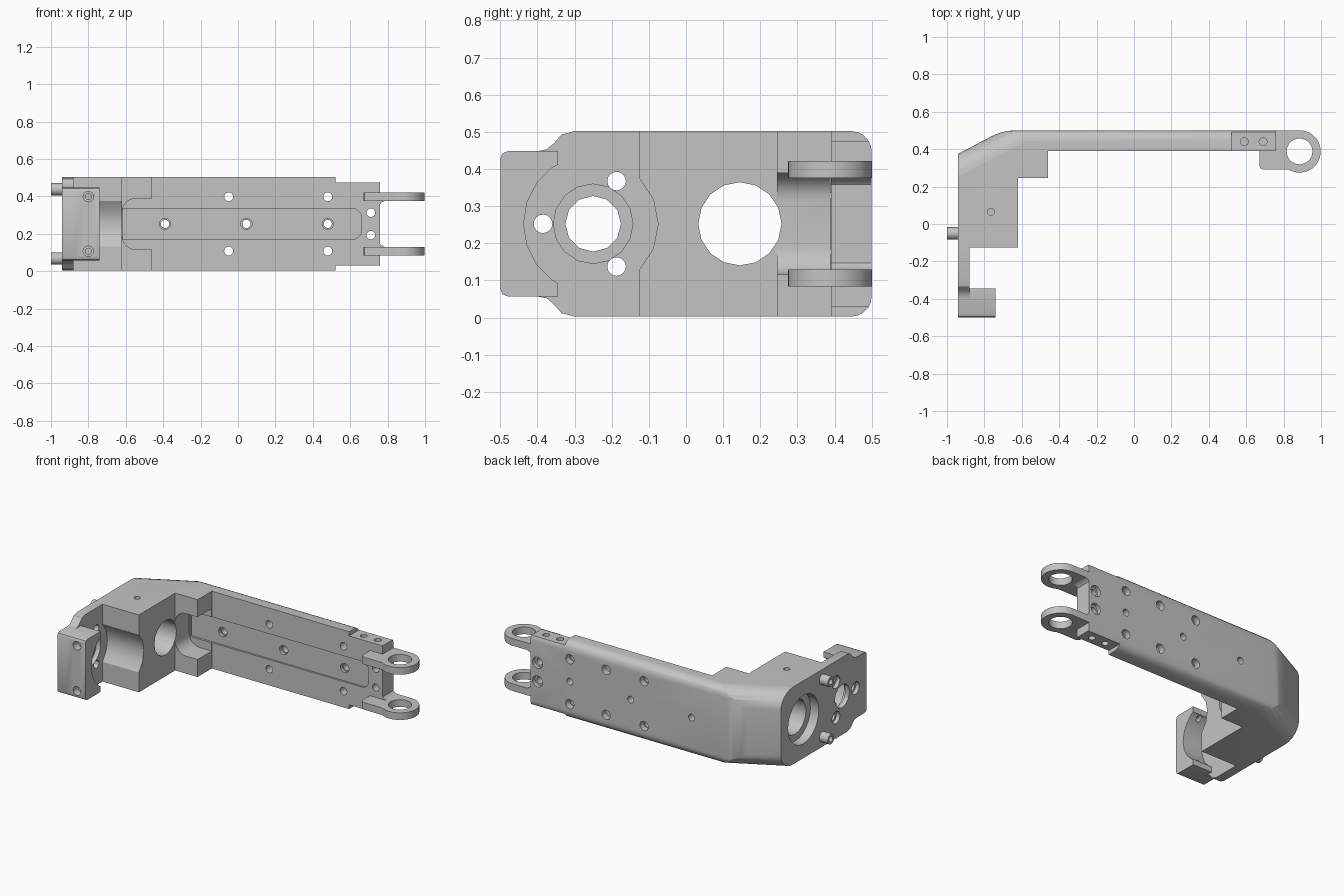
import bpy, bmesh, math
from mathutils import Vector, Matrix

if "Cube" in bpy.data.objects:
    bpy.data.objects.remove(bpy.data.objects["Cube"])

H = 0.505          # overall height
MID = H / 2

grey = bpy.data.materials.new("machined grey")
grey.diffuse_color = (0.55, 0.55, 0.55, 1)
grey.use_nodes = True
grey.node_tree.nodes["Principled BSDF"].inputs["Base Color"].default_value = grey.diffuse_color

AXES = {'x': lambda a, b, t: Vector((t, a, b)),
        'y': lambda a, b, t: Vector((a, t, b)),
        'z': lambda a, b, t: Vector((a, b, t))}


def arc(cx, cy, r, a0, a1, n):
    return [(cx + r * math.cos(math.radians(a0 + (a1 - a0) * i / n)),
             cy + r * math.sin(math.radians(a0 + (a1 - a0) * i / n))) for i in range(n + 1)]


def prism(name, pts, axis, lo, hi, bevel=None):
    """Extrude a 2D outline along an axis; bevel = (edge test, width, segments)."""
    bm = bmesh.new()
    place = AXES[axis]
    face = bm.faces.new([bm.verts.new(place(a, b, lo)) for a, b in pts])
    ext = bmesh.ops.extrude_face_region(bm, geom=[face])
    move = place(0, 0, hi - lo)
    bmesh.ops.translate(bm, vec=move, verts=[g for g in ext['geom'] if isinstance(g, bmesh.types.BMVert)])
    bmesh.ops.recalc_face_normals(bm, faces=bm.faces)
    if bevel:
        test, width, seg = bevel
        edges = [e for e in bm.edges if test(e.verts[0].co, e.verts[1].co)]
        bmesh.ops.bevel(bm, geom=edges, offset=width, segments=seg, profile=0.5, affect='EDGES')
    me = bpy.data.meshes.new(name)
    bm.to_mesh(me)
    bm.free()
    me.materials.append(grey)
    ob = bpy.data.objects.new(name, me)
    bpy.context.collection.objects.link(ob)
    return ob


def box(name, x0, x1, y0, y1, z0, z1):
    return prism(name, [(x0, y0), (x1, y0), (x1, y1), (x0, y1)], 'z', z0, z1)


def rod(name, axis, a, b, r, lo, hi, n=16):
    return prism(name, arc(a, b, r, 0, 360, n)[:-1], axis, lo, hi)


def cut(ob, cutter):
    mod = ob.modifiers.new("cut", 'BOOLEAN')
    mod.operation, mod.solver, mod.object = 'DIFFERENCE', 'EXACT', cutter
    with bpy.context.temp_override(object=ob, active_object=ob, selected_objects=[ob]):
        bpy.ops.object.modifier_apply(modifier=mod.name)
    bpy.data.objects.remove(cutter)


def drill(ob, axis, a, b, r, lo, hi, n=16):
    cut(ob, rod("drill", axis, a, b, r, lo, hi, n))


# main body: long arm, bent corner and gear block from one plan outline
plan = [(-.94, -.125), (-.62, -.125), (-.62, .245), (-.46, .245), (-.46, .39), (.76, .39),
        (.76, .5), (-.64, .5), (-.68, .497), (-.72, .487), (-.76, .47), (-.94, .375)]


def on_back(p, q):
    outer = lambda v: v.y > .37 and (v.y - .375) > (v.x + .94) * .5 - .03 or v.y > .46
    return abs(p.z - q.z) < 1e-5 and outer(p) and outer(q)


body = prism("arm_body", plan, 'z', .003, H - .003, (on_back, .055, 5))

# larger rounding along the slanted corner, top and bottom
R = .11
for s in (-1, 1):
    edge = arc(-R + .001, s * (MID - R - .003), R, 0, s * 90, 6)
    edge += [(-R + .001, s * .4), (.15, s * .4), (.15, s * (MID - R - .003))]
    cutter = prism("corner_round", edge, 'x', -.3, .65)
    cutter.data.transform(Matrix.Translation((-.94, .375, MID))
                          @ Matrix.Rotation(math.atan2(.095, .18), 4, 'Z'))
    cut(body, cutter)

# slot between the two jaws, rounded at its inner end
slot = ([(-.40, MID + .137), (-.545, MID + .137)]
        + arc(-.545, MID + .062, .075, 90, 180, 6)[1:]
        + arc(-.545, MID - .062, .075, 180, 270, 6) + [(-.40, MID - .137)])
cut(body, prism("slot", slot, 'y', .15, .388))

# shallow groove along the inner face
groove = ([(-.615, MID - .083)] + arc(.61, MID - .033, .05, -90, 0, 5)
          + arc(.61, MID + .033, .05, 0, 90, 5) + [(-.615, MID + .083)])
cut(body, prism("groove", groove, 'y', .35, .402))

# narrowed flat pads at the fork end
for z0, z1 in ((-.1, .03), (H - .03, H + .1)):
    cut(body, box("pad_cut", .52, .9, .3, .6, z0, z1))

# bearing bore with wider seat, and round gear pocket
drill(body, 'x', .145, MID, .112, -1.1, -.5)
drill(body, 'x', .145, MID, .157, -1.1, -.88, 24)
drill(body, 'x', -.25, MID, .175, -.88, -.5, 16)

# screw holes through the arm
for x in (-.39, .045, .48):
    drill(body, 'y', x, MID, .022, .3, .6)
    drill(body, 'y', x, MID, .03, .3, .42)
for s in (-1, 1):
    for x in (-.05, .48):
        drill(body, 'y', x, MID + s * .145, .024, .3, .6)
        drill(body, 'y', x, MID + s * .145, .03, .46, .6)
    drill(body, 'y', .22, MID + s * .145, .03, .46, .6)
    drill(body, 'y', .71, MID + s * .06, .023, .3, .6)
    drill(body, 'y', .71, MID + s * .06, .036, .475, .6)
    for x in (.59, .69):
        drill(body, 'z', x, .44, .021, MID + s * .19, MID + s * .3)
drill(body, 'z', -.765, .065, .019, H - .06, H + .1)

# end plate carrying the motor
low = [(-.125, .003), (-.30, .003), (-.335, .012), (-.355, .035), (-.375, .052),
       (-.40, .057), (-.48, .057), (-.494, .063), (-.5, .077)]
plate = prism("end_plate", low + [(y, H - z) for y, z in reversed(low)], 'x', -.94, -.88)
drill(plate, 'x', -.25, MID, .075, -1.1, -.8, 12)
drill(plate, 'x', -.25, MID, .107, -.91, -.8, 16)
for y, z in ((-.385, 0), (-.187, .115), (-.187, -.115)):
    drill(plate, 'x', y, MID + z, .025, -1.1, -.8)
    drill(plate, 'x', y, MID + z, .04, -1.1, -.915)

# clamp block at the free end of the plate
clamp_low = [(-.345, .057), (-.48, .057), (-.494, .063), (-.5, .077)]
clamp = prism("clamp_block", clamp_low + [(y, H - z) for y, z in reversed(clamp_low)], 'x', -.88, -.74)
drill(clamp, 'x', -.25, MID, .187, -.95, -.6, 20)
for s in (-1, 1):
    drill(clamp, 'y', -.80, MID + s * .146, .028, -.6, -.45)
    drill(clamp, 'y', -.80, MID + s * .146, .016, -.6, -.3)

parts = [body, plate, clamp]

# hollow locating pins and fork ears, mirrored about mid height
ear = ([(.76, .39), (.67, .39), (.67, .31), (.677, .297), (.69, .292), (.82, .292)]
       + arc(.885, .388, .113, -122, 90, 28) + [(.76, .5)])
for s, side in ((-1, "lower"), (1, "upper")):
    pin = rod(side + "_pin", 'x', -.05, MID + s * .185, .033, -1, -.94)
    drill(pin, 'x', -.05, MID + s * .185, .018, -1.1, -.95)
    z = MID + s * .146
    fork = prism(side + "_fork_ear", ear, 'z', z - .023, z + .023)
    drill(fork, 'z', .885, .388, .069, -.1, .7, 28)
    # flared foot joining the ear to the arm
    inner, tip = z - s * .023, z - s * .04
    foot = prism(side + "_ear_foot", [(.76, inner), (.76, tip), (.766, z - s * .032), (.785, inner)],
                 'y', .39, .5)
    parts += [pin, fork, foot]

# smooth rounds, crisp edges
for ob in parts:
    bpy.ops.object.select_all(action='DESELECT')
    ob.select_set(True)
    bpy.context.view_layer.objects.active = ob
    bpy.ops.object.shade_smooth_by_angle(angle=math.radians(30))
